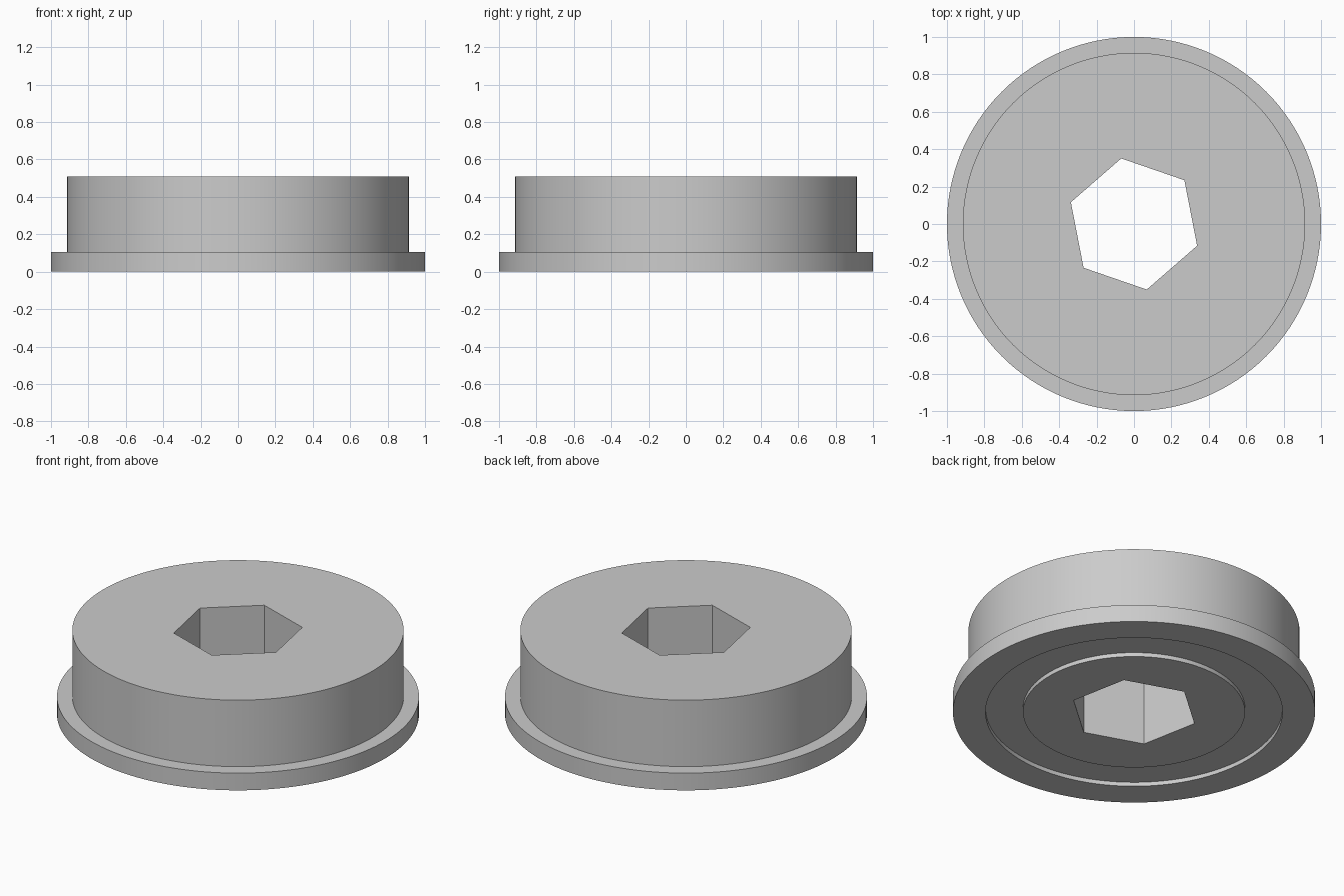
import bpy
import bmesh
import math
from mathutils import Matrix

cube = bpy.data.objects.get("Cube")
if cube:
    bpy.data.objects.remove(cube)

SEGMENTS = 128
HEIGHT = 0.51
FLANGE = 0.105
GROOVE = 0.025

# Single grey material
grey = bpy.data.materials.new("plain grey")
grey.use_nodes = True
colour = (0.6, 0.6, 0.6, 1)
grey.diffuse_color = colour
grey.node_tree.nodes["Principled BSDF"].inputs["Base Color"].default_value = colour


def add_object(name, bm):
    bmesh.ops.recalc_face_normals(bm, faces=bm.faces)
    mesh = bpy.data.meshes.new(name)
    bm.to_mesh(mesh)
    bm.free()
    mesh.materials.append(grey)
    obj = bpy.data.objects.new(name, mesh)
    bpy.context.collection.objects.link(obj)
    return obj


# Flanged bushing: revolved profile (radius, height) from underside boss to top rim
profile = [(0.613, 0), (0.613, GROOVE), (0.82, GROOVE), (0.82, 0),
           (1, 0), (1, FLANGE), (0.915, FLANGE), (0.915, HEIGHT)]
bm = bmesh.new()
points = [bm.verts.new((r, 0, z)) for r, z in profile]
edges = [bm.edges.new(pair) for pair in zip(points, points[1:])]
bmesh.ops.spin(bm, geom=points + edges, cent=(0, 0, 0), axis=(0, 0, 1),
               angle=math.tau, steps=SEGMENTS, use_merge=True)
bmesh.ops.remove_doubles(bm, verts=bm.verts, dist=0.0001)
bmesh.ops.holes_fill(bm, edges=[e for e in bm.edges if e.is_boundary], sides=0)
body = add_object("flanged_bushing", bm)

# Hexagonal through bore
bm = bmesh.new()
turn = Matrix.Translation((0, 0, HEIGHT / 2)) @ Matrix.Rotation(math.radians(41), 4, "Z")
bmesh.ops.create_cone(bm, cap_ends=True, segments=6, radius1=0.357, radius2=0.357,
                      depth=2 * HEIGHT, matrix=turn)
# Align the first corner with the x axis before the turn, whatever the primitive's start
corner = max(bm.verts, key=lambda v: v.co.y).co
offset = math.radians(101) - math.atan2(corner.y, corner.x)
bmesh.ops.rotate(bm, verts=bm.verts, cent=(0, 0, 0), matrix=Matrix.Rotation(offset, 3, "Z"))
cutter = add_object("hex_bore_cutter", bm)
cutter.hide_render = True

cut = body.modifiers.new("hex bore", "BOOLEAN")
cut.operation = "DIFFERENCE"
cut.solver = "EXACT"
cut.object = cutter

bpy.ops.object.select_all(action="DESELECT")
bpy.context.view_layer.objects.active = body
body.select_set(True)
bpy.ops.object.modifier_apply(modifier=cut.name)
bpy.data.objects.remove(cutter)
bpy.ops.object.shade_smooth_by_angle(angle=math.radians(30))
